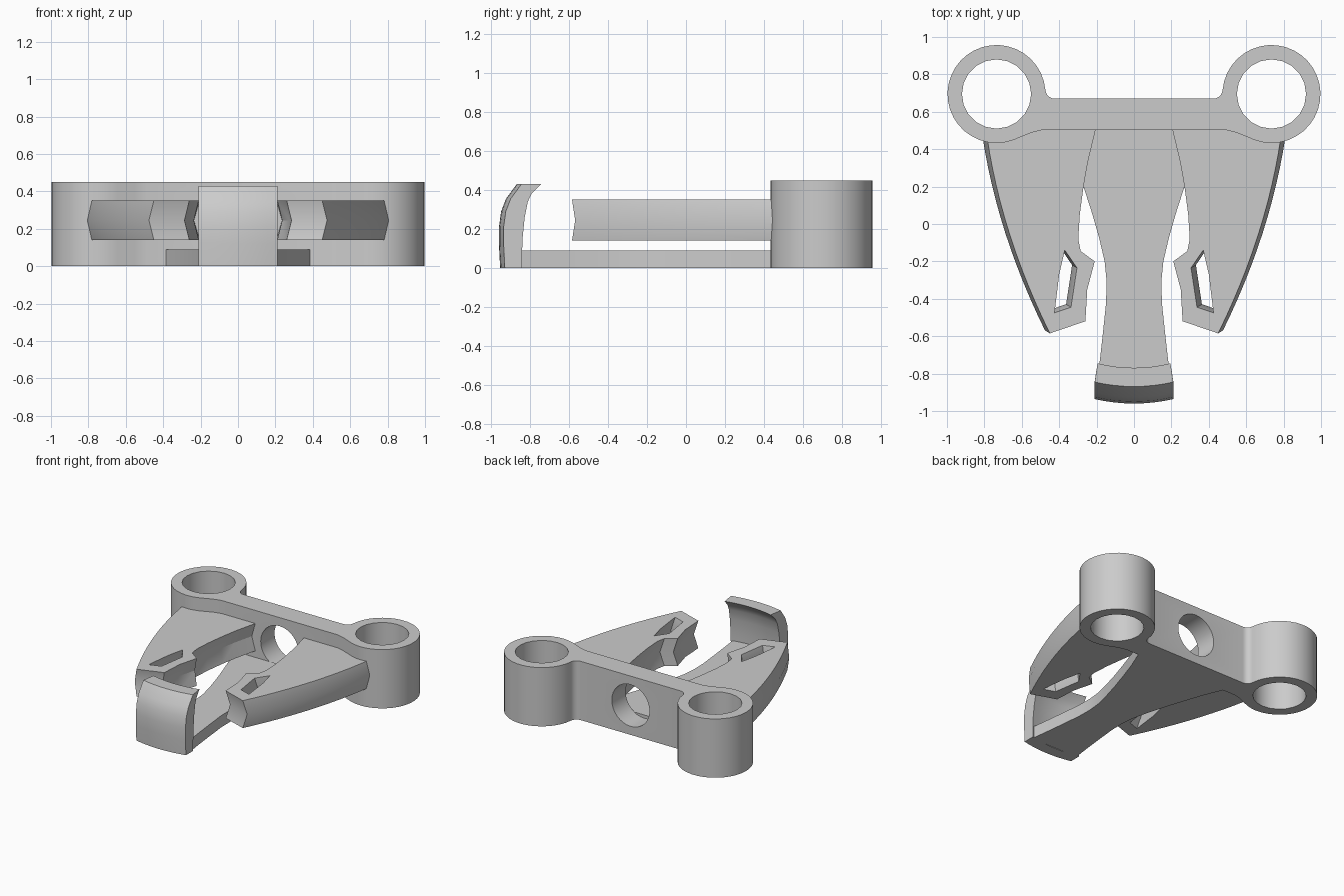
import bpy, bmesh, math
from mathutils import Matrix

cube = bpy.data.objects.get("Cube")
if cube:
    bpy.data.objects.remove(cube)

grey = bpy.data.materials.new("plain_grey")
grey.use_nodes = True
grey.diffuse_color = (0.6, 0.6, 0.6, 1)
grey.node_tree.nodes["Principled BSDF"].inputs["Base Color"].default_value = (0.6, 0.6, 0.6, 1)


def finish(name, bm):
    bmesh.ops.recalc_face_normals(bm, faces=bm.faces)
    mesh = bpy.data.meshes.new(name)
    bm.to_mesh(mesh)
    bm.free()
    mesh.materials.append(grey)
    obj = bpy.data.objects.new(name, mesh)
    bpy.context.collection.objects.link(obj)
    return obj


def loft(name, loops):
    """Skin a stack of matching closed loops and cap both ends."""
    bm = bmesh.new()
    rings = [[bm.verts.new(p) for p in loop] for loop in loops]
    for a, b in zip(rings, rings[1:]):
        for i in range(len(a)):
            j = (i + 1) % len(a)
            bm.faces.new((a[i], a[j], b[j], b[i]))
    bm.faces.new(rings[0])
    bm.faces.new(rings[-1])
    return finish(name, bm)


def prism(name, outline, layers):
    """Layers are (z, x shift, y shift)."""
    return loft(name, [[(x + dx, y + dy, z) for x, y in outline] for z, dx, dy in layers])


def cylinder(radius, depth, sides, matrix):
    bm = bmesh.new()
    bmesh.ops.create_cone(bm, cap_ends=True, segments=sides, radius1=radius,
                          radius2=radius, depth=depth, matrix=matrix)
    return finish("hole_cutter", bm)


def cut(obj, cutters):
    for c in cutters:
        c.hide_render = True
        mod = obj.modifiers.new("cut", 'BOOLEAN')
        mod.operation, mod.solver, mod.object = 'DIFFERENCE', 'EXACT', c
    graph = bpy.context.evaluated_depsgraph_get()
    mesh = bpy.data.meshes.new_from_object(obj.evaluated_get(graph))
    obj.modifiers.clear()
    obj.data = mesh
    for c in cutters:
        bpy.data.objects.remove(c)


def arc(cx, cy, r, a0, a1, n):
    angles = [math.radians(a0 + (a1 - a0) * i / n) for i in range(n + 1)]
    return [(cx + r * math.cos(a), cy + r * math.sin(a)) for a in angles]


def both_sides(half):
    return half + [(-x, y) for x, y in reversed(half)]


# Rear bridge with a round socket at each end
RX, RY = 0.735, 0.695
half = arc(0.424, 0.72, 0.05, -90, -5, 5)
half += arc(RX, RY, 0.262, 175, -110, 28)
half += [(0.55, 0.488), (0.49, 0.503)]
bridge = prism("rear_bridge", both_sides(half), [(0, 0, 0), (0.45, 0, 0)])
holes = [cylinder(0.185, 2, 20, Matrix.Translation((s * RX, RY, 0))) for s in (-1, 1)]
holes.append(cylinder(0.16, 0.6, 32, Matrix.Translation((0, 0.6, 0.225))
                      @ Matrix.Rotation(math.pi / 2, 4, 'X')))
cut(bridge, holes)

# Flared bottom plate
half = [(0.385, 0.506), (0.325, 0.36), (0.27, 0.2), (0.225, 0.06), (0.185, -0.08),
        (0.157, -0.2), (0.147, -0.3), (0.149, -0.42), (0.168, -0.6),
        (0.185, -0.75), (0.2, -0.86)]
prism("bottom_plate", both_sides(half), [(0, 0, 0), (0.09, 0, 0)])

# Upturned front hook, bowed across its width
side = [(-0.93, 0), (-0.936, 0.12), (-0.936, 0.21), (-0.925, 0.29), (-0.9, 0.355),
        (-0.845, 0.43), (-0.745, 0.43), (-0.79, 0.385), (-0.812, 0.34),
        (-0.828, 0.26), (-0.838, 0.16), (-0.842, 0.07), (-0.842, 0)]
loops = []
for i in range(9):
    t = i / 4 - 1
    loops.append([(t * (0.21 - 0.16 * max(0, y + 0.84)), y - 0.024 * (1 - t * t), z)
                  for y, z in side])
loft("front_hook", loops)

# Side arms with chevron edges and a slot
MID, HALF = 0.245, 0.105


def chevron(sign, stretch):
    ends = 0.026 * (1 - stretch), 0.016 * (1 - stretch)
    return [(MID - HALF * stretch, sign * ends[0], ends[1]),
            (MID, sign * 0.026, 0.016),
            (MID + HALF * stretch, sign * ends[0], ends[1])]


outer = []
for i in range(13):
    t = i / 12
    bulge = 4 * t * (1 - t) * 0.045
    outer.append((0.785 - 0.335 * t + bulge, 0.46 - 1.045 * t))
inner = [(0.26, -0.52), (0.25, -0.35), (0.21, -0.2), (0.285, -0.145), (0.298, -0.08),
         (0.29, 0.05), (0.27, 0.2), (0.247, 0.33), (0.205, 0.506)]
arm_outline = outer + inner + [(0.5, 0.53)]
slot = [(0.37, -0.14), (0.305, -0.235), (0.337, -0.445), (0.425, -0.475), (0.4, -0.27)]
for sign, label in ((1, "left"), (-1, "right")):
    arm = prism(label + "_arm", [(sign * x, y) for x, y in arm_outline], chevron(sign, 1))
    cut(arm, [prism("slot_cutter", [(sign * x, y) for x, y in slot], chevron(sign, 1.2))])

# Smooth the curved walls, keep the edges crisp
bpy.ops.object.select_all(action='DESELECT')
for obj in bpy.data.objects:
    if obj.type == 'MESH' and grey.name in obj.data.materials:
        obj.select_set(True)
        bpy.context.view_layer.objects.active = obj
bpy.ops.object.shade_smooth_by_angle(angle=math.radians(30))
